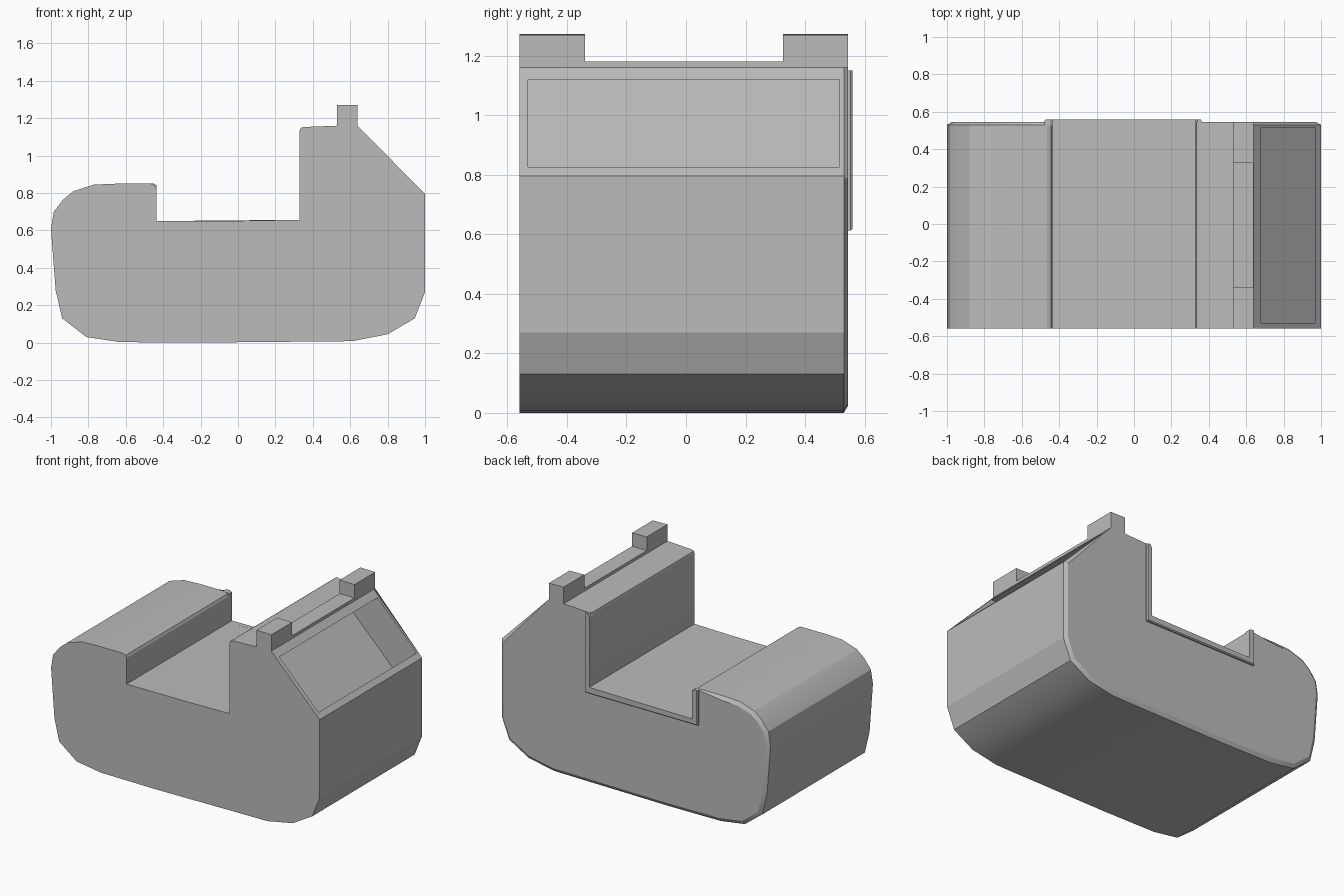
import bpy, bmesh, math
from mathutils import Vector

if "Cube" in bpy.data.objects:
    bpy.data.objects.remove(bpy.data.objects["Cube"])

grey = bpy.data.materials.new("plain_grey")
grey.diffuse_color = (0.5, 0.5, 0.5, 1)
grey.use_nodes = True
grey.node_tree.nodes["Principled BSDF"].inputs["Base Color"].default_value = grey.diffuse_color


def loft(name, rings):
    """Join closed rings of (x, y, z) points and cap both ends."""
    bm = bmesh.new()
    vs = [[bm.verts.new(p) for p in r] for r in rings]
    n = len(vs[0])
    for a, b in zip(vs, vs[1:]):
        for i in range(n):
            j = (i + 1) % n
            bm.faces.new((a[i], a[j], b[j], b[i]))
    bm.faces.new(vs[0])
    bm.faces.new(vs[-1])
    bmesh.ops.recalc_face_normals(bm, faces=bm.faces)
    me = bpy.data.meshes.new(name)
    bm.to_mesh(me)
    bm.free()
    me.materials.append(grey)
    ob = bpy.data.objects.new(name, me)
    bpy.context.collection.objects.link(ob)
    return ob


def ring(pts, y):
    return [(x, y, z) for x, z in pts]


def inset(pts, d, keep):
    """Move profile points inward by d, except those in keep (counter-clockwise)."""
    out = []
    for i, p in enumerate(pts):
        if i in keep:
            out.append(p)
            continue
        p, a, b = Vector(p), Vector(pts[i - 1]), Vector(pts[(i + 1) % len(pts)])
        e, f = (p - a).normalized(), (b - p).normalized()
        n1, n2 = Vector((-e.y, e.x)), Vector((-f.y, f.x))
        m = (n1 + n2).normalized()
        out.append(tuple(p + m * d / max(0.5, m.dot(n1))))
    return out


# Body side profile, counter-clockwise seen from the front
profile = [(-0.63, 0.003), (-0.25, 0), (0.61, 0.008), (0.80, 0.045), (0.945, 0.13),
           (1, 0.27), (1, 0.795), (0.64, 1.16),
           (0.64, 1.18), (0.53, 1.18), (0.53, 1.16),
           (0.35, 1.153), (0.334, 1.145), (0.328, 1.125), (0.328, 0.657),
           (0.06, 0.652), (-0.437, 0.65), (-0.437, 0.825), (-0.445, 0.842),
           (-0.465, 0.85), (-0.65, 0.85), (-0.77, 0.845), (-0.88, 0.81), (-0.935, 0.765),
           (-0.985, 0.70), (-1, 0.61), (-0.975, 0.28), (-0.94, 0.13), (-0.81, 0.03)]
keep = set(range(7, 20))  # ridge and slot edges are not chamfered
body = loft("body", [ring(profile, -0.56), ring(profile, 0.53),
                     ring(inset(profile, 0.025, keep), 0.545)])

# Deep recess in the sloped face
cut = [(0.97, 0.50), (0.97, 0.83), (1.07, 0.93), (0.78, 1.22), (0.68, 1.12), (0.35, 1.12)]
cutter = loft("recess_cutter", [ring(cut, -0.53), ring(cut, 0.515)])
mod = body.modifiers.new("recess", 'BOOLEAN')
mod.operation = 'DIFFERENCE'
mod.solver = 'EXACT'
mod.object = cutter
bpy.context.view_layer.objects.active = body
body.select_set(True)
bpy.ops.object.modifier_apply(modifier="recess")
bpy.data.objects.remove(cutter)
bpy.ops.object.shade_smooth_by_angle(angle=math.radians(20.7))

# Posts at both ends of the ridge
post = [(0.53, 1.15), (0.64, 1.15), (0.64, 1.27), (0.53, 1.272)]
for name, y0, y1 in (("front_post", -0.56, -0.34), ("back_post", 0.325, 0.545)):
    loft(name, [ring(post, y0), ring(post, y1)])

# Raised lip around the slot on the back
lip = [(-0.437, 0.842), (-0.437, 0.65), (0.328, 0.657), (0.328, 1.13), (0.34, 1.15),
       (0.362, 1.15), (0.362, 0.613), (-0.478, 0.613), (-0.478, 0.85), (-0.45, 0.85)]
lip_back = [(x + (-0.006 if 5 <= i <= 6 else 0.006 if 7 <= i <= 8 else 0),
             z + (0.006 if 6 <= i <= 7 else 0)) for i, (x, z) in enumerate(lip)]
loft("slot_lip", [ring(lip, 0.525), ring(lip, 0.553), ring(lip_back, 0.56)])
